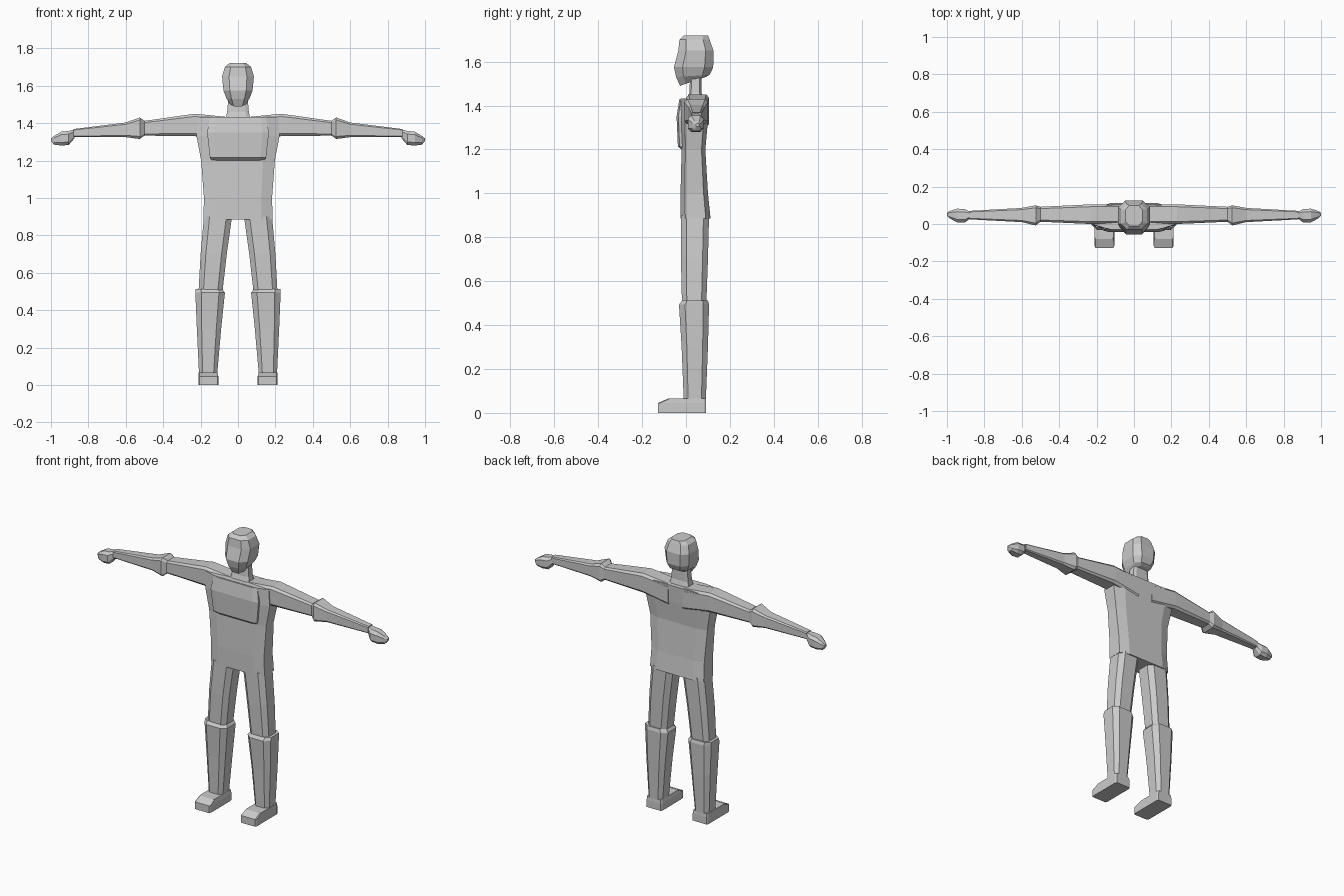
import bpy
import bmesh

# Remove the default cube
default_cube = bpy.data.objects.get("Cube")
if default_cube:
    bpy.data.objects.remove(default_cube, do_unlink=True)

# Single clay colour
clay = bpy.data.materials.new("light_grey_clay")
clay.use_nodes = True
clay_colour = (.6, .6, .6, 1)
clay.diffuse_color = clay_colour
clay.node_tree.nodes["Principled BSDF"].inputs["Base Color"].default_value = clay_colour


def ring_points(low_a, high_a, low_b, high_b, chamfer):
    """Rectangle with cut corners, as (a, b) pairs in order."""
    cut_a = (high_a - low_a) * chamfer
    cut_b = (high_b - low_b) * chamfer
    return [
        (low_a + cut_a, low_b), (high_a - cut_a, low_b),
        (high_a, low_b + cut_b), (high_a, high_b - cut_b),
        (high_a - cut_a, high_b), (low_a + cut_a, high_b),
        (low_a, high_b - cut_b), (low_a, low_b + cut_b),
    ]


def loft(name, axis, rings, chamfer=.2, mirrored=False):
    """Skin faceted rings: (position, low_a, high_a, low_b, high_b, optional lift).

    Along z the ring lies in x and y; along x it lies in y and z.
    The lift raises the far b side, which tilts the ring.
    """
    mesh = bpy.data.meshes.new(name)
    bm = bmesh.new()
    loops = []
    for position, low_a, high_a, low_b, high_b, *lift in rings:
        tilt = lift[0] if lift else 0
        loop = []
        for a, b in ring_points(low_a, high_a, low_b, high_b, chamfer):
            along = position + tilt * (b - low_b) / (high_b - low_b)
            point = (a, b, along) if axis == "z" else (along, a, b)
            loop.append(bm.verts.new(point))
        loops.append(loop)
    for lower, upper in zip(loops, loops[1:]):
        for i in range(len(lower)):
            j = (i + 1) % len(lower)
            bm.faces.new((lower[i], lower[j], upper[j], upper[i]))
    bm.faces.new(list(reversed(loops[0])))
    bm.faces.new(loops[-1])
    bmesh.ops.recalc_face_normals(bm, faces=bm.faces)
    bm.to_mesh(mesh)
    bm.free()
    mesh.materials.append(clay)
    part = bpy.data.objects.new(name, mesh)
    bpy.context.collection.objects.link(part)
    if mirrored:
        mirror = part.modifiers.new("other_side", "MIRROR")
        mirror.use_axis = (True, False, False)
    return part


def symmetric(sections):
    """Turn (position, half_width, low_b, high_b, ...) into full rings."""
    return [(pos, -half, half, *rest) for pos, half, *rest in sections]


# Head: tilted jaw, wide cheeks, flat crown
loft("head", "z", symmetric([
    (1.49, .04, -.027, .09, .04),
    (1.53, .062, -.045, .108, .01),
    (1.575, .078, -.055, .124),
    (1.65, .085, -.035, .125),
    (1.70, .07, -.03, .108),
    (1.72, .045, -.01, .1),
]), chamfer=.22)

# Neck
loft("neck", "z", symmetric([
    (1.41, .068, .0, .085),
    (1.46, .058, .015, .07),
    (1.55, .05, .02, .07),
]), chamfer=.15)

# Torso from hips to shoulders
loft("torso", "z", symmetric([
    (.885, .185, -.025, .112),
    (1.0, .182, -.025, .1),
    (1.2, .197, -.02, .088),
    (1.33, .222, -.025, .1),
    (1.432, .215, -.025, .105),
]), chamfer=.16)

# Chest slab with an undercut lower edge
loft("chest", "z", symmetric([
    (1.2, .14, -.02, .04),
    (1.215, .15, -.037, .04),
    (1.35, .165, -.043, .04),
    (1.43, .15, -.03, .04),
]), chamfer=.1)

# Arms, flared at the elbow
loft("arm", "x", [
    (.05, .0, .105, 1.3, 1.432),
    (.23, .0, .105, 1.33, 1.45),
    (.5, .012, .092, 1.333, 1.412),
    (.525, -.008, .1, 1.315, 1.43),
    (.6, .01, .086, 1.325, 1.403),
    (.88, .025, .07, 1.325, 1.368),
], chamfer=.12, mirrored=True)

# Closed hands
loft("hand", "x", [
    (.875, .03, .065, 1.318, 1.365),
    (.905, .008, .08, 1.283, 1.358),
    (.945, .008, .082, 1.28, 1.354),
    (.985, .03, .07, 1.285, 1.33),
    (1.0, .045, .06, 1.305, 1.318),
], chamfer=.22, mirrored=True)

# Thighs
loft("upper_leg", "z", [
    (.48, .085, .212, -.018, .092),
    (.7, .06, .2, -.023, .1),
    (.9, .032, .182, -.022, .105),
], mirrored=True)

# Shins, with a wide cuff below the knee
loft("lower_leg", "z", [
    (.05, .112, .208, -.01, .09),
    (.3, .09, .22, -.02, .1),
    (.493, .07, .228, -.032, .105),
    (.512, .083, .228, -.018, .1),
], mirrored=True)

# Feet with a bevelled toe
loft("foot", "z", [
    (.0, .105, .212, -.128, .092),
    (.045, .105, .212, -.128, .092),
    (.066, .11, .21, -.08, .09),
], chamfer=.05, mirrored=True)
